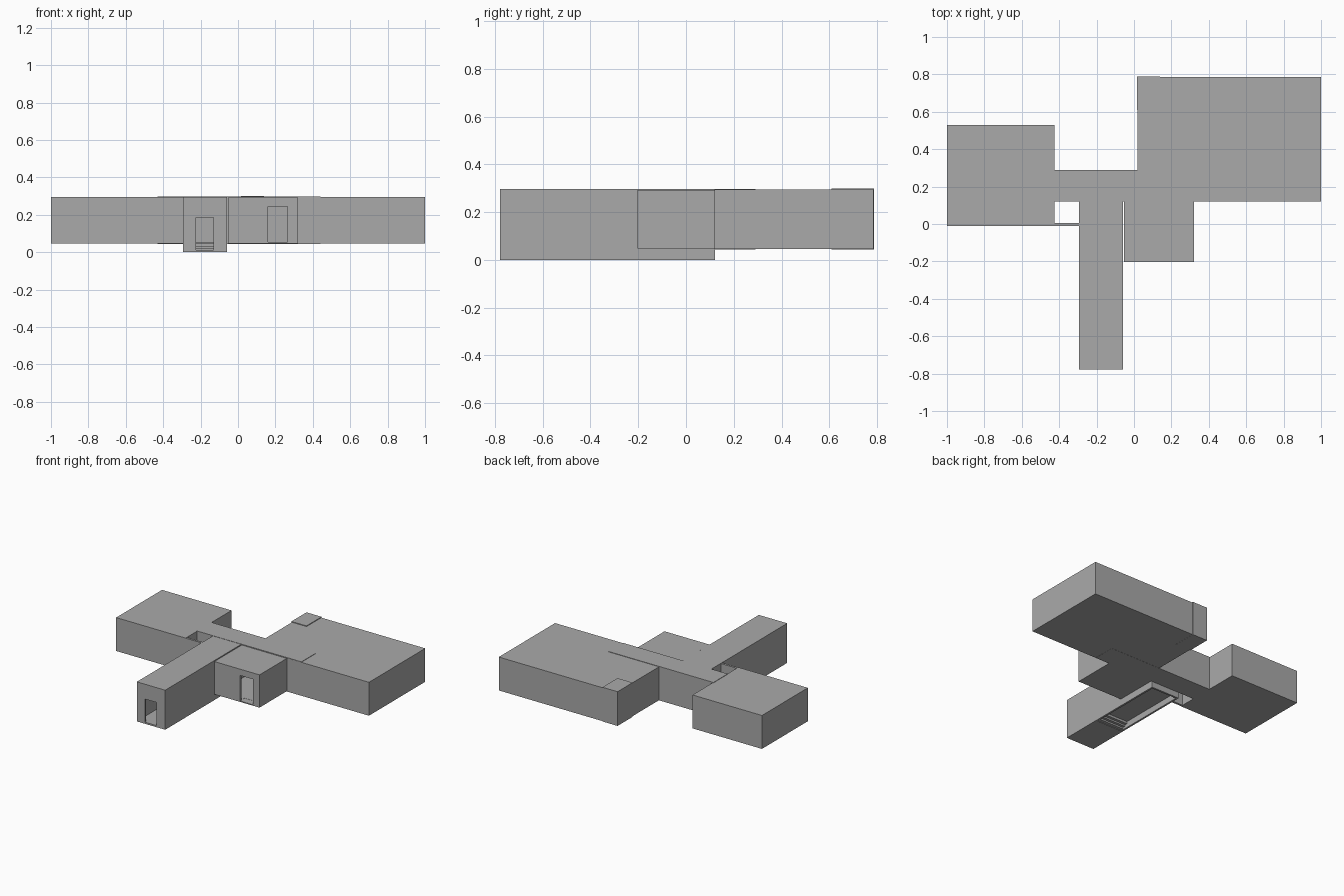
import bpy
import bmesh

cube = bpy.data.objects.get("Cube")
if cube:
    bpy.data.objects.remove(cube, do_unlink=True)

GREY = (0.40, 0.40, 0.40, 1.0)
mat = bpy.data.materials.new("plain grey")
mat.use_nodes = True
mat.diffuse_color = GREY
bsdf = next(n for n in mat.node_tree.nodes if n.type == "BSDF_PRINCIPLED")
bsdf.inputs["Base Color"].default_value = GREY
bsdf.inputs["Roughness"].default_value = 0.8


def box(name, xs, ys, zs):
    """Axis-aligned box from its three ranges."""
    bm = bmesh.new()
    bmesh.ops.create_cube(bm, size=1.0)
    for v in bm.verts:
        for i, (lo, hi) in enumerate((xs, ys, zs)):
            v.co[i] = lo if v.co[i] < 0 else hi
    mesh = bpy.data.meshes.new(name)
    bm.to_mesh(mesh)
    bm.free()
    mesh.materials.append(mat)
    ob = bpy.data.objects.new(name, mesh)
    bpy.context.scene.collection.objects.link(ob)
    return ob


FLOOR, ROOF, WALL = 0.045, 0.295, 0.014
LEVEL = (FLOOR, ROOF)
INSIDE = (FLOOR + 0.01, ROOF - 0.015)

# Outer volumes of the building
rooms = [
    box("left_room", (-1, -0.425), (-0.012, 0.53), LEVEL),
    box("right_room", (0.02, 1), (0.12, 0.785), LEVEL),
    box("corridor", (-0.43, 0.44), (0.121, 0.29), (FLOOR - 0.001, ROOF + 0.003)),
    box("porch_room", (-0.053, 0.32), (-0.203, 0.13), (FLOOR + 0.002, ROOF - 0.003)),
    box("entrance_hall", (-0.293, -0.058), (-0.778, 0.122), (0, ROOF + 0.001)),
    box("corner_closet", (0.015, 0.14), (0.61, 0.788), (FLOOR - 0.001, ROOF + 0.005)),
]

# Hollow interiors, openings and the recess below the raised hall floor
hall_x = (-0.293 + WALL, -0.058 - WALL)
STEP_Y = -0.47
voids = [
    box("left_void", (-1 + WALL, -0.425 - WALL), (0.002, 0.516), INSIDE),
    box("right_void", (0.034, 0.986), (0.134, 0.771), INSIDE),
    box("corridor_void", (-0.5, 0.2), (0.135, 0.276), INSIDE),
    box("porch_void", (-0.039, 0.306), (-0.189, 0.2), (INSIDE[0], 0.278)),
    box("hall_void", hall_x, (-0.764, 0.2), (INSIDE[0], 0.279)),
    box("low_hall_void", hall_x, (-0.764, STEP_Y + 0.06), (0.012, 0.07)),
    box("underfloor_void", hall_x, (STEP_Y, 0.108), (-0.1, FLOOR)),
    box("hall_door_void", (-0.225, -0.13), (-0.85, -0.75), (0.012, 0.185)),
    box("porch_door_void", (0.16, 0.265), (-0.25, -0.15), (INSIDE[0] - 0.001, 0.245)),
]

for room in rooms:
    for v in voids:
        mod = room.modifiers.new(v.name, "BOOLEAN")
        mod.operation = "DIFFERENCE"
        mod.solver = "EXACT"
        mod.object = v
bpy.context.view_layer.update()
graph = bpy.context.evaluated_depsgraph_get()
hollow = [bpy.data.meshes.new_from_object(r.evaluated_get(graph)) for r in rooms]
for room, mesh in zip(rooms, hollow):
    room.modifiers.clear()
    room.data = mesh
for v in voids:
    bpy.data.objects.remove(v, do_unlink=True)

# Steps up to the raised hall floor
for i in range(3):
    y = STEP_Y + 0.02 * i
    z = 0.012 + 0.012 * i
    box(f"hall_step_{i + 1}", hall_x, (y, y + 0.024), (z - 0.008, z + 0.01))

# Thin wall closing the front of the small light well
box("light_well_wall", (-0.43, -0.29), (-0.011, 0.005), (FLOOR + 0.001, ROOF - 0.001))
